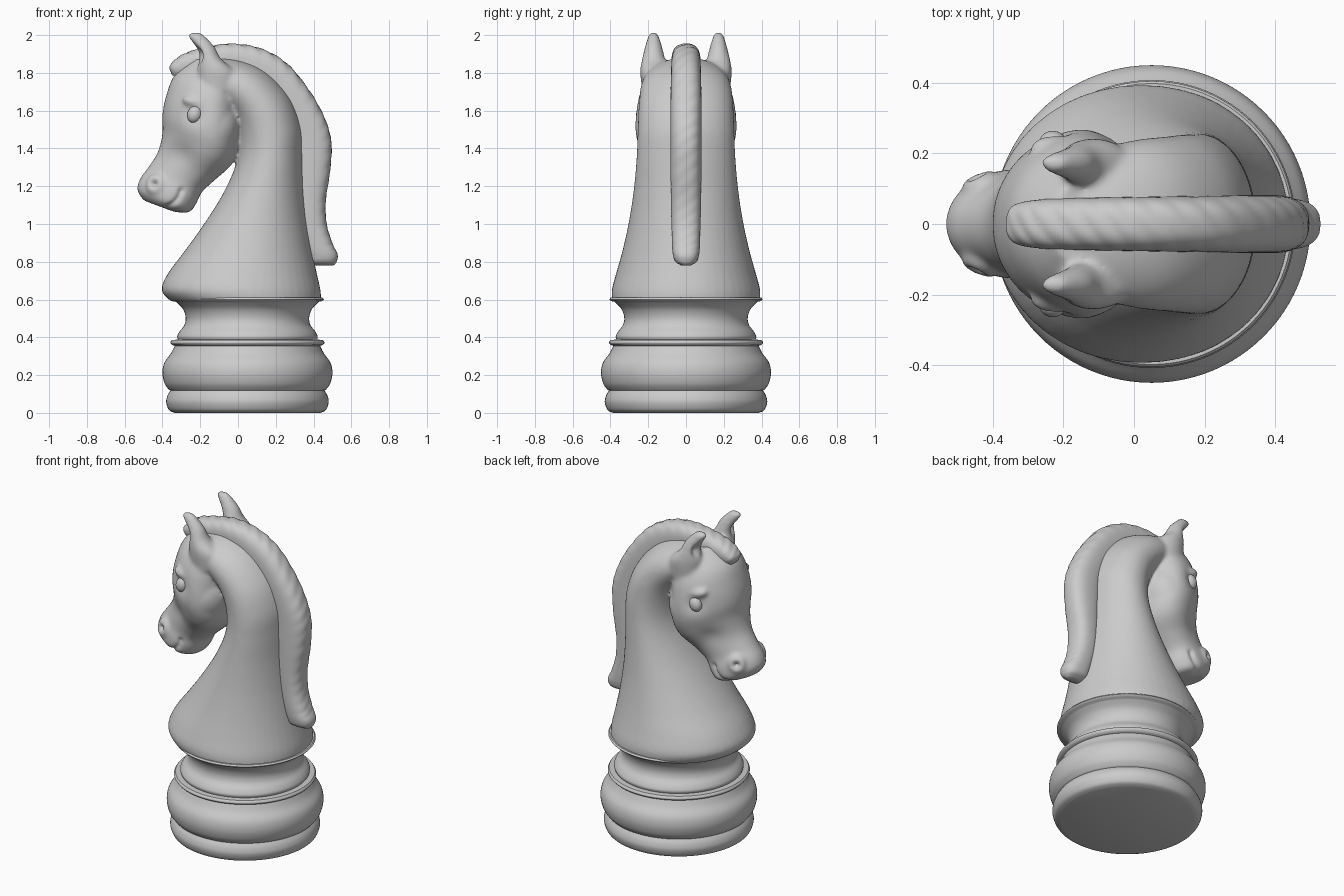
import bpy, bmesh
from math import sin, cos, pi, exp
from mathutils import Matrix, Vector


def spline(pts, steps):
    """Catmull-Rom through tuples of any length."""
    out = []
    for i in range(len(pts) - 1):
        p0, p1 = pts[max(i - 1, 0)], pts[i]
        p2, p3 = pts[i + 1], pts[min(i + 2, len(pts) - 1)]
        for s in range(steps):
            t = s / steps
            out.append(tuple(
                0.5 * (2 * b + (c - a) * t + (2 * a - 5 * b + 4 * c - d) * t * t
                       + (3 * b - a - 3 * c + d) * t ** 3)
                for a, b, c, d in zip(p0, p1, p2, p3)))
    out.append(tuple(pts[-1]))
    return out


def loft(bm, sections, power=2.0, n=48, steps=6, y0=0.0, taper=0.0, ripple=None):
    """Skin superellipse rings; section = (ax, az, bx, bz, half_width)."""
    def sp(v):
        return (1 if v >= 0 else -1) * abs(v) ** (2 / power)
    rings = []
    secs = spline(sections, steps)
    for k, (ax, az, bx, bz, hw) in enumerate(secs):
        ring = []
        for j in range(n):
            ca, sa = sp(cos(2 * pi * j / n)), sp(sin(2 * pi * j / n))
            grow = 1 + (ripple(k / (len(secs) - 1), sa) if ripple and ca > 0 else 0)
            u = 0.5 + 0.5 * ca * grow
            y = y0 + hw * sa * (1 - taper * ca)
            ring.append(bm.verts.new((bx + (ax - bx) * u, y, bz + (az - bz) * u)))
        rings.append(ring)
    faces = [bm.faces.new(rings[0]), bm.faces.new(rings[-1][::-1])]
    for r, q in zip(rings, rings[1:]):
        for j in range(n):
            faces.append(bm.faces.new((r[j], q[j], q[(j + 1) % n], r[(j + 1) % n])))
    bmesh.ops.recalc_face_normals(bm, faces=faces)


def ball(bm, center, radii, rot=0.0):
    m = Matrix.Translation(center) @ Matrix.Rotation(rot, 4, 'Y') @ Matrix.Diagonal((*radii, 1))
    bmesh.ops.create_uvsphere(bm, u_segments=32, v_segments=16, radius=1, matrix=m)


def finish(name, bm, angle=40):
    me = bpy.data.meshes.new(name)
    bm.to_mesh(me)
    bm.free()
    ob = bpy.data.objects.new(name, me)
    bpy.context.collection.objects.link(ob)
    bpy.ops.object.select_all(action='DESELECT')
    ob.select_set(True)
    bpy.context.view_layer.objects.active = ob
    bpy.ops.object.shade_smooth_by_angle(angle=angle * pi / 180)
    return ob


# Turned base: each curve is one smooth run of the profile (radius, z)
runs = [
    [(0.385, 0.0), (0.415, 0.015), (0.43, 0.055), (0.424, 0.09), (0.408, 0.118)],
    [(0.415, 0.122), (0.438, 0.155), (0.45, 0.21), (0.44, 0.265), (0.405, 0.315), (0.385, 0.355)],
    [(0.4, 0.36), (0.408, 0.372), (0.4, 0.386)],
    [(0.368, 0.388), (0.372, 0.405), (0.36, 0.43), (0.334, 0.465), (0.327, 0.505),
     (0.342, 0.55), (0.378, 0.588)],
    [(0.396, 0.592), (0.405, 0.601), (0.398, 0.61)],
]
profile = [p for run in runs for p in spline(run, 6)]
bm = bmesh.new()
N = 96
rings = [[bm.verts.new((0.05 + r * cos(2 * pi * j / N), r * sin(2 * pi * j / N), z))
          for j in range(N)] for r, z in profile]
bm.faces.new(rings[0][::-1])
bm.faces.new(rings[-1])
for a, b in zip(rings, rings[1:]):
    for j in range(N):
        bm.faces.new((a[j], a[(j + 1) % N], b[(j + 1) % N], b[j]))
finish("turned_base", bm)

# Horse bust: overlapping lofts fused by a voxel remesh
bm = bmesh.new()
neck = [
    (-0.355, 0.59, 0.44, 0.59, 0.390), (-0.405, 0.65, 0.437, 0.65, 0.393),
    (-0.37, 0.74, 0.415, 0.75, 0.368), (-0.28, 0.86, 0.39, 0.87, 0.335),
    (-0.18, 1.00, 0.365, 1.03, 0.302), (-0.08, 1.16, 0.35, 1.20, 0.277),
    (-0.01, 1.32, 0.345, 1.37, 0.262), (0.00, 1.45, 0.335, 1.52, 0.256),
    (-0.04, 1.57, 0.27, 1.68, 0.250), (-0.14, 1.66, 0.13, 1.82, 0.235),
    (-0.25, 1.70, -0.05, 1.88, 0.190), (-0.32, 1.72, -0.21, 1.86, 0.110)]
head = [
    (-0.23, 1.88, -0.07, 1.84, 0.130), (-0.335, 1.79, 0.0, 1.70, 0.220),
    (-0.38, 1.68, 0.005, 1.58, 0.255), (-0.40, 1.58, 0.005, 1.43, 0.262),
    (-0.40, 1.48, -0.03, 1.32, 0.230), (-0.425, 1.38, -0.12, 1.235, 0.172),
    (-0.475, 1.30, -0.19, 1.17, 0.147), (-0.518, 1.24, -0.22, 1.11, 0.152),
    (-0.533, 1.18, -0.26, 1.062, 0.142), (-0.50, 1.125, -0.34, 1.065, 0.095)]
ear = [
    (-0.20, 1.70, -0.02, 1.70, 0.060), (-0.215, 1.82, -0.015, 1.80, 0.070),
    (-0.215, 1.90, -0.09, 1.875, 0.058), (-0.24, 1.955, -0.125, 1.94, 0.043),
    (-0.265, 1.995, -0.175, 1.995, 0.028), (-0.255, 2.012, -0.20, 2.015, 0.014)]
loft(bm, neck, 2.05)
loft(bm, head, 2.15, taper=0.18)
for s in (-1, 1):
    loft(bm, ear, 2.0, y0=s * 0.172)
    ball(bm, (-0.135, s * 0.10, 1.50), (0.14, 0.163, 0.18), 0.3)           # cheek
    ball(bm, (-0.22, s * 0.215, 1.635), (0.08, 0.04, 0.035), 0.4)          # brow
    ball(bm, (-0.425, s * 0.098, 1.205), (0.065, 0.056, 0.065))            # nostril rim
bust = finish("horse_bust", bm)
rm = bust.modifiers.new("fuse", 'REMESH')
rm.mode = 'VOXEL'
rm.voxel_size = 0.01
sm = bust.modifiers.new("soften", 'SMOOTH')
sm.factor = 0.5
sm.iterations = 14
dg = bpy.context.evaluated_depsgraph_get()
fused = bpy.data.meshes.new_from_object(bust.evaluated_get(dg))
bust.modifiers.clear()
bust.data = fused

# Carved details: soft dents (x, z, radius, depth) on both sides
dents = [(-0.45, 1.215, 0.024, 0.035), (-0.30, 1.37, 0.06, 0.012),
         (-0.23, 1.58, 0.055, 0.014)]
mouth = spline([(-0.39, 1.08), (-0.35, 1.105), (-0.315, 1.14), (-0.30, 1.18)], 3)
dents += [(x, z, 0.014, 0.008) for x, z in mouth]
moves = []
for v in fused.vertices:
    x, y, z = v.co
    push = sum(d * exp(-((x - cx) ** 2 + (z - cz) ** 2) / r ** 2)
               for cx, cz, r, d in dents) if z > 1.0 else 0
    push *= min(1, abs(v.normal.y) * 1.5)
    move = v.normal * -push
    if z > 1.8 and v.normal.x < 0:                                        # ear hollow
        q = ((abs(y) - 0.185) / 0.026) ** 2 + ((z - 1.895) / 0.045) ** 2
        move += Vector((0.035 * exp(-q), 0, 0))
    moves.append(move)
for v, m in zip(fused.vertices, moves):
    v.co += m
fused.polygons.foreach_set("use_smooth", [True] * len(fused.polygons))
fused.update()

# Eyes
for s, side in ((-1, "right"), (1, "left")):
    bm = bmesh.new()
    ball(bm, (-0.23, s * 0.230, 1.58), (0.038, 0.034, 0.046), 0.3)
    finish("eye_" + side, bm, 80)

# Mane: swept crest with slanted hair ridges, strongest over the poll
mane = [
    (-0.35, 1.79, -0.30, 1.76, 0.035), (-0.36, 1.84, -0.28, 1.78, 0.058),
    (-0.29, 1.90, -0.22, 1.78, 0.070), (-0.16, 1.938, -0.12, 1.78, 0.074),
    (-0.03, 1.955, -0.02, 1.78, 0.076), (0.12, 1.93, 0.05, 1.74, 0.078),
    (0.26, 1.85, 0.15, 1.67, 0.080), (0.38, 1.705, 0.23, 1.58, 0.082),
    (0.46, 1.56, 0.27, 1.48, 0.082), (0.495, 1.43, 0.28, 1.40, 0.082),
    (0.488, 1.28, 0.29, 1.27, 0.082), (0.465, 1.12, 0.30, 1.12, 0.080),
    (0.47, 1.00, 0.31, 1.00, 0.077), (0.50, 0.90, 0.34, 0.89, 0.074),
    (0.527, 0.84, 0.36, 0.83, 0.069), (0.522, 0.80, 0.37, 0.80, 0.056),
    (0.505, 0.78, 0.39, 0.78, 0.025)]


def ridges(t, side):
    fade = max(0.25, 1 - 1.3 * t) * min(1, 8 * t) * (1 if t < 0.85 else 0)
    return 0.1 * fade * (abs(sin(pi * (30 * t + 0.8 * side))) - 0.8)


bm = bmesh.new()
loft(bm, mane, 2.5, n=40, steps=14, ripple=ridges)
finish("mane", bm, 60)
